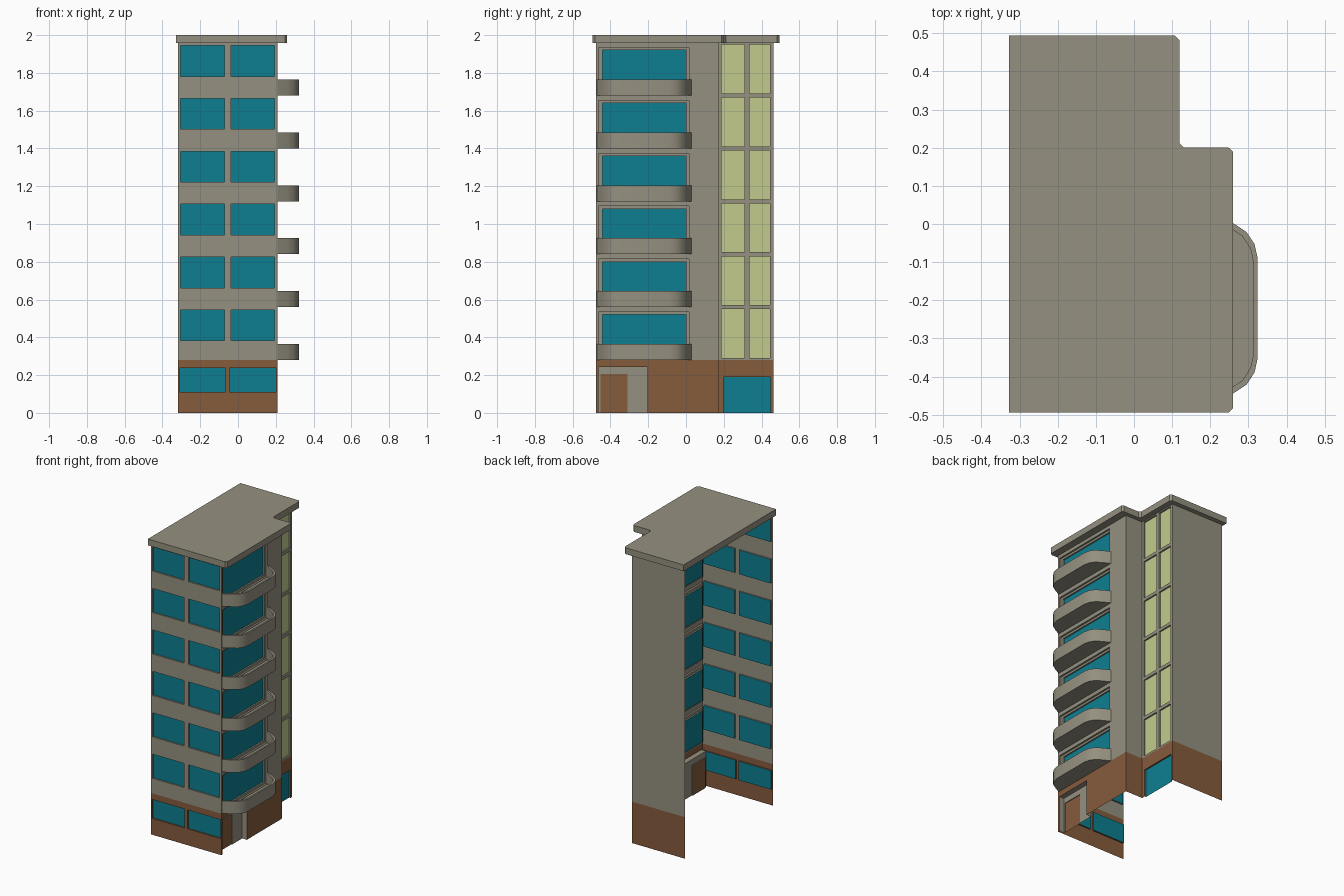
import bpy, bmesh
from mathutils import Vector

if "Cube" in bpy.data.objects:
    bpy.data.objects.remove(bpy.data.objects["Cube"])


def material(name, rgb):
    m = bpy.data.materials.new(name)
    m.diffuse_color = (*rgb, 1)
    m.use_nodes = True
    m.node_tree.nodes["Principled BSDF"].inputs["Base Color"].default_value = m.diffuse_color
    return m


MATS = [material("grey_render", (0.30, 0.28, 0.215)),
        material("brown_base", (0.24, 0.107, 0.046)),
        material("blue_glass", (0.004, 0.21, 0.285)),
        material("yellow_glass", (0.54, 0.60, 0.27))]
GREY, BROWN, BLUE, YELLOW = range(4)
FLOORS, STEP, BASE, TOP = 6, 0.28, 0.28, 1.957


def finish(name, bm):
    bmesh.ops.remove_doubles(bm, verts=bm.verts, dist=1e-5)
    me = bpy.data.meshes.new(name)
    bm.to_mesh(me)
    bm.free()
    for m in MATS:
        me.materials.append(m)
    ob = bpy.data.objects.new(name, me)
    bpy.context.collection.objects.link(ob)
    return ob


def opening(u0, u1, z0, z1, depth, mat, side=None, kids=()):
    return dict(rect=(u0, u1, z0, z1), depth=depth, mat=mat, side=side, kids=kids)


def panel(bm, place, rect, depth, mat, holes):
    """Flat panel cut by recessed openings; an opening is itself a panel."""
    u0, u1, z0, z1 = rect

    def face(pts, m):
        bm.faces.new([bm.verts.new(place(*p)) for p in pts]).material_index = m

    us, zs = {u0, u1}, {z0, z1}
    if mat is None:
        zs.add(BASE)
    for h in holes:
        us.update(h["rect"][:2])
        zs.update(h["rect"][2:])
    us, zs = sorted(us), sorted(zs)
    for a, b in zip(us, us[1:]):
        for c, d in zip(zs, zs[1:]):
            mu, mz = (a + b) / 2, (c + d) / 2
            if any(h["rect"][0] < mu < h["rect"][1] and h["rect"][2] < mz < h["rect"][3]
                   for h in holes):
                continue
            m = mat if mat is not None else (BROWN if mz < BASE else GREY)
            face([(a, c, depth), (b, c, depth), (b, d, depth), (a, d, depth)], m)
    for h in holes:
        a, b, c, d = h["rect"]
        inner = depth + h["depth"]
        side = h["side"]
        if side is None:
            side = mat if mat is not None else (BROWN if d < BASE else GREY)
        loop = [(a, c), (b, c), (b, d), (a, d)]
        for i, (p, q) in enumerate(zip(loop, loop[1:] + loop[:1])):
            if i == 0 and c == 0:
                continue
            face([(*p, depth), (*q, depth), (*q, inner), (*p, inner)], side)
        panel(bm, place, h["rect"], inner, h["mat"], h["kids"])


def wall(name, origin, along, u0, u1, holes=()):
    o, u = Vector(origin), Vector(along)
    inward = -u.cross(Vector((0, 0, 1)))
    bm = bmesh.new()
    panel(bm, lambda a, z, d: o + u * a + inward * d + Vector((0, 0, z)),
          (u0, u1, 0, TOP), 0, None, holes)
    return finish(name, bm)


# front wall: two windows per floor, wide low windows at ground level
holes = [opening(-0.31, -0.066, 0.11, 0.238, 0.01, BLUE),
         opening(-0.045, 0.201, 0.11, 0.238, 0.01, BLUE)]
for k in range(FLOORS):
    z = STEP * k
    for a, b in ((-0.304, -0.071), (-0.037, 0.194)):
        holes.append(opening(a, b, 0.382 + z, 0.545 + z, 0.01, BLUE))
wall("front_wall", (0, -0.476, 0), (1, 0, 0), -0.317, 0.209, holes)

# balcony side wall: entrance recess below, framed glazing above
door = opening(-0.452, -0.31, 0, 0.205, 0.005, BROWN)
holes = [opening(-0.463, -0.204, 0, 0.243, 0.035, GREY, GREY, [door])]
for k in range(FLOORS):
    z = STEP * k
    glass = opening(-0.442, 0.0, 0.31 + z, 0.52 + z, 0.01, BLUE)
    holes.append(opening(-0.463, 0.016, 0.295 + z, 0.534 + z, 0.012, GREY, GREY, [glass]))
wall("balcony_wall", (0.209, 0, 0), (0, 1, 0), -0.476, 0.173, holes)

# set-back stair wall: pairs of yellow windows and a glass door
holes = [opening(0.198, 0.447, 0, 0.19, 0.01, BLUE)]
for k in range(FLOORS):
    z = STEP * k
    for a, b in ((0.189, 0.309), (0.336, 0.445)):
        holes.append(opening(a, b, 0.291 + z, 0.549 + z, 0.01, YELLOW))
wall("stair_wall", (0.08, 0, 0), (0, 1, 0), 0.173, 0.463, holes)

# plain walls: step return and back (the left side is open)
wall("step_wall", (0, 0.173, 0), (-1, 0, 0), -0.209, -0.08)
wall("back_wall", (0, 0.463, 0), (-1, 0, 0), -0.08, 0.317)

# roof slab with small chamfers on the right-hand corners
outline = [(-0.328, -0.494), (0.248, -0.494), (0.26, -0.482), (0.26, 0.189),
           (0.248, 0.2), (0.131, 0.2), (0.119, 0.212), (0.119, 0.482),
           (0.107, 0.494), (-0.328, 0.494)]
bm = bmesh.new()
slab = bm.faces.new([bm.verts.new((x, y, TOP)) for x, y in outline])
ext = bmesh.ops.extrude_face_region(bm, geom=[slab], use_keep_orig=True)
bmesh.ops.translate(bm, vec=(0, 0, 2 - TOP),
                    verts=[v for v in ext["geom"] if isinstance(v, bmesh.types.BMVert)])
bmesh.ops.recalc_face_normals(bm, faces=bm.faces)
finish("roof_slab", bm)

# curved balconies: parapet with a rim and a floor
half = [(0.209, 0.25), (0.26, 0.223), (0.295, 0.2), (0.316, 0.168), (0.324, 0.131)]


def curve(inset):
    side = [(max(0.209, x - inset) if i else x, h - inset) for i, (x, h) in enumerate(half)]
    return [(x, -0.221 - h) for x, h in side] + [(x, -0.221 + h) for x, h in reversed(side)]


for k in range(FLOORS):
    z = BASE + STEP * k
    bm = bmesh.new()
    rings = [[bm.verts.new((x, y, z + dz)) for x, y in curve(inset)]
             for inset, dz in ((0, 0), (0, 0.085), (0.011, 0.085), (0.011, 0.012))]
    for lo, hi in zip(rings, rings[1:]):
        for i in range(len(lo) - 1):
            bm.faces.new((lo[i], lo[i + 1], hi[i + 1], hi[i]))
    bm.faces.new(list(reversed(rings[0])))
    bm.faces.new(rings[-1])
    ob = finish(f"balcony_{k + 1}", bm)
    bpy.ops.object.select_all(action='DESELECT')
    ob.select_set(True)
    bpy.context.view_layer.objects.active = ob
    bpy.ops.object.shade_smooth_by_angle(angle=0.6)
